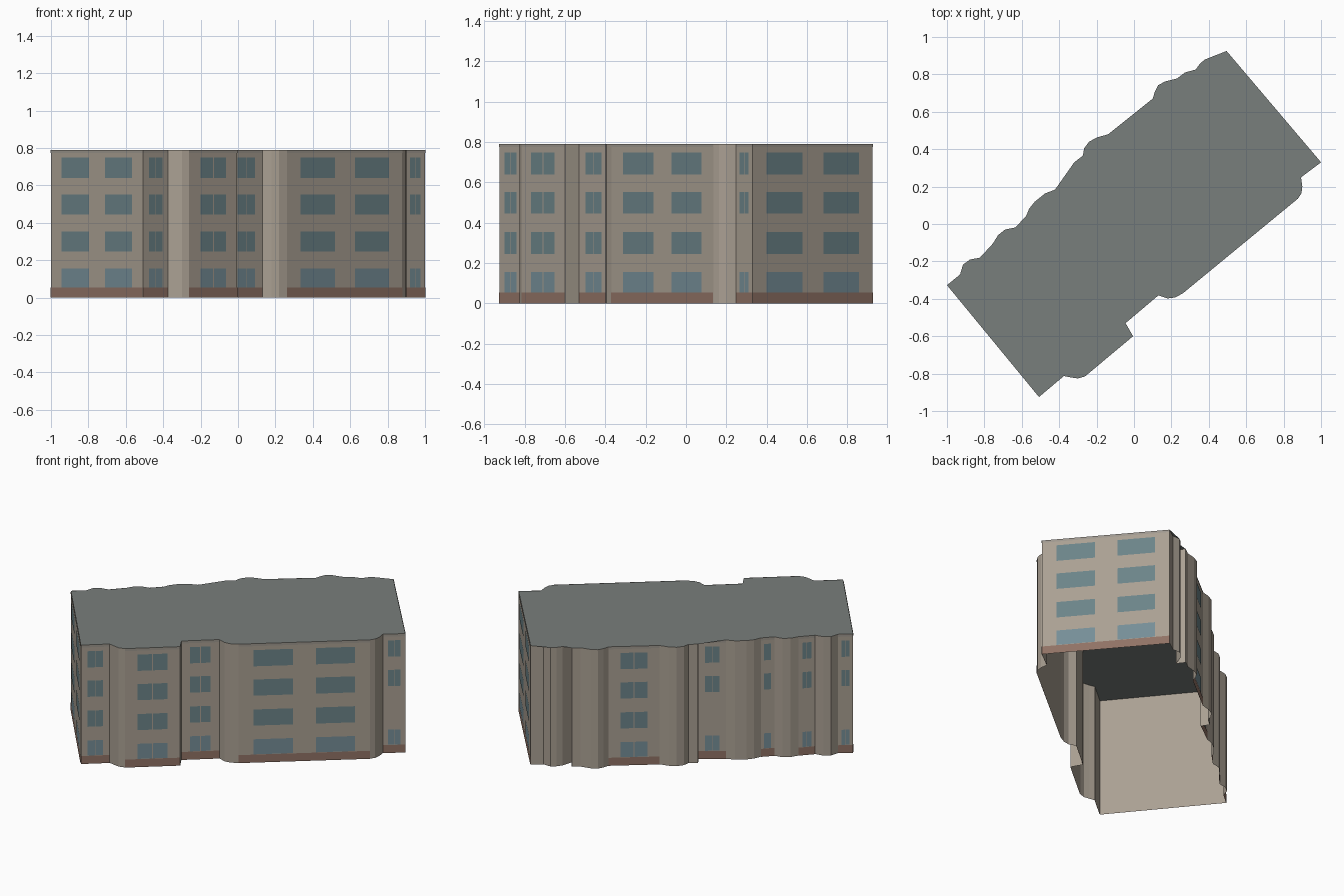
import bpy, bmesh
from mathutils import Vector

if "Cube" in bpy.data.objects:
    bpy.data.objects.remove(bpy.data.objects["Cube"])

H = 0.79                      # building height
BASE = 0.053                  # plinth height
ROWS = [(0.055, 0.155), (0.246, 0.353), (0.445, 0.552), (0.64, 0.748)]

# Footprint, counter-clockwise; the letter describes the wall starting at that point:
# W = two wide windows, S = one split window, N = narrow split window (one floor blank)
OUTLINE = [
    # left end wall and front
    (-1.0, -.327, 'W'), (-.508, -.925, 'S'), (-.375, -.813), (-.34, -.82), (-.30, -.826),
    (-.262, -.815, 'S'), (-.005, -.60), (-.045, -.53, 'S'), (.13, -.382), (.18, -.398),
    (.22, -.393), (.262, -.37, 'W'), (.877, .136), (.895, .163), (.90, .20),
    (.893, .249, 'N'),
    # right end wall
    (1.0, .33, 'W'),
    # back with its row of rounded bays
    (.495, .925), (.433, .88), (.38, .88), (.353, .858), (.33, .826), (.31, .762),
    (.273, .81), (.23, .778), (.166, .762), (.128, .741), (.112, .709),
    (.10, .67, 'S'), (-.139, .479), (-.198, .463), (-.24, .44), (-.267, .404),
    (-.273, .366), (-.32, .329), (-.289, .281, 'N'), (-.422, .184), (-.476, .163),
    (-.53, .12), (-.56, .083), (-.578, .04, 'N'), (-.636, -.019), (-.69, -.03),
    (-.727, -.06), (-.754, -.104, 'N'), (-.824, -.18), (-.877, -.19),
    (-.914, -.217), (-.93, -.27, 'N'),
]
SPLIT = [(.23, .49), (.51, .77)]
SPANS = {'W': [(.115, .415), (.59, .885)], 'S': SPLIT, 'N': SPLIT}


def material(name, rgb):
    m = bpy.data.materials.new(name)
    m.diffuse_color = (*rgb, 1)
    m.use_nodes = True
    m.node_tree.nodes["Principled BSDF"].inputs["Base Color"].default_value = m.diffuse_color
    return m


def finish(name, bm, mat):
    me = bpy.data.meshes.new(name)
    bm.to_mesh(me)
    bm.free()
    me.materials.append(mat)
    ob = bpy.data.objects.new(name, me)
    bpy.context.collection.objects.link(ob)


def panel(bm, a, b, t0, t1, z0, z1, off=0.0):
    """Upright rectangle on wall a-b between fractions t0..t1, pushed out by off."""
    d = b - a
    n = Vector((d.y, -d.x)).normalized() * off
    p, q = a + d * t0 + n, a + d * t1 + n
    bm.faces.new([bm.verts.new((v.x, v.y, z))
                  for v, z in ((p, z0), (q, z0), (q, z1), (p, z1))])


walls, plinth, coping, upper, lower, roof = (bmesh.new() for _ in range(6))
pts = [Vector(p[:2]) for p in OUTLINE]

for i, entry in enumerate(OUTLINE):
    a, b = pts[i], pts[(i + 1) % len(pts)]
    panel(walls, a, b, 0, 1, 0, H)
    if len(entry) < 3:
        continue
    kind = entry[2]
    # plinth and coping strips on the flat walls
    panel(plinth, a, b, 0, 1, 0, BASE, .002)
    panel(coping, a, b, 0, 1, H - .016, H, .002)
    # window panes
    for r, (z0, z1) in enumerate(ROWS):
        if kind == 'N' and r == 1:
            continue
        for t0, t1 in SPANS[kind]:
            panel(lower if r == 0 else upper, a, b, t0, t1, z0, z1, .002)

# flat roof; the underside is open
roof.faces.new([roof.verts.new((p.x, p.y, H)) for p in pts])
bmesh.ops.triangulate(roof, faces=roof.faces[:])
bmesh.ops.remove_doubles(walls, verts=walls.verts[:], dist=1e-5)

finish("outer_walls", walls, material("render_beige", (.40, .35, .29)))
finish("plinth", plinth, material("plinth_brown", (.28, .17, .13)))
finish("coping", coping, material("coping_grey", (.34, .31, .27)))
finish("upper_windows", upper, material("glass", (.15, .23, .25)))
finish("ground_windows", lower, material("ground_glass", (.18, .27, .31)))
finish("roof", roof, material("roof_grey", (.19, .21, .20)))
